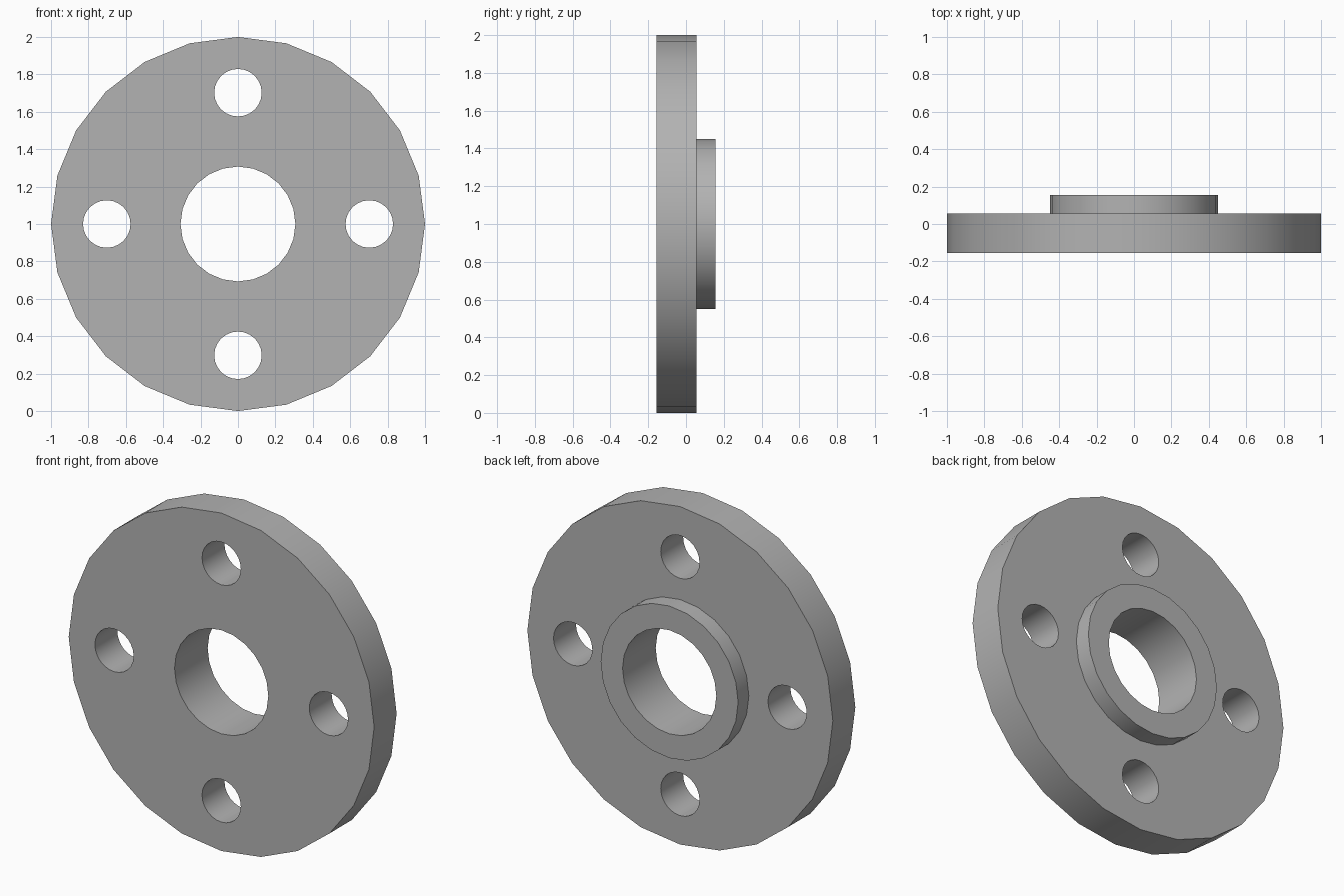
import bpy, bmesh
from math import cos, sin, pi, radians

cube = bpy.data.objects.get("Cube")
if cube:
    bpy.data.objects.remove(cube)

SIDES = 24
FRONT, STEP, BACK = -0.155, 0.055, 0.155

steel = bpy.data.materials.new("steel_grey")
steel.use_nodes = True
colour = (0.45, 0.45, 0.45, 1)
steel.diffuse_color = colour
steel.node_tree.nodes["Principled BSDF"].inputs["Base Color"].default_value = colour


def lathe(name, profile, cx=0, cz=1, closed=True):
    """Turn a (radius, y) profile about an axis along y; open profiles get end caps."""
    bm = bmesh.new()
    rings = []
    for r, y in profile:
        rings.append([bm.verts.new((cx + r * cos(2 * pi * i / SIDES), y,
                                    cz + r * sin(2 * pi * i / SIDES)))
                      for i in range(SIDES)])
    pairs = list(zip(rings, rings[1:]))
    if closed:
        pairs.append((rings[-1], rings[0]))
    else:
        bm.faces.new(rings[0])
        bm.faces.new(rings[-1])
    for a, b in pairs:
        for i in range(SIDES):
            j = (i + 1) % SIDES
            bm.faces.new((a[i], a[j], b[j], b[i]))
    bmesh.ops.recalc_face_normals(bm, faces=bm.faces)
    mesh = bpy.data.meshes.new(name)
    bm.to_mesh(mesh)
    bm.free()
    mesh.materials.append(steel)
    obj = bpy.data.objects.new(name, mesh)
    bpy.context.collection.objects.link(obj)
    return obj


# Disc with raised collar and central bore
flange = lathe("flange", [(0.307, FRONT), (1.0, FRONT), (1.0, STEP),
                          (0.45, STEP), (0.45, BACK), (0.307, BACK)])

bpy.ops.object.select_all(action="DESELECT")
flange.select_set(True)
bpy.context.view_layer.objects.active = flange

# Four bolt holes
for k in range(4):
    a = k * pi / 2
    cutter = lathe("bolt_hole_cutter", [(0.127, -0.4), (0.127, 0.4)],
                   0.702 * cos(a), 1 + 0.702 * sin(a), closed=False)
    cutter.hide_render = True
    cut = flange.modifiers.new("bolt_hole", "BOOLEAN")
    cut.operation = "DIFFERENCE"
    cut.solver = "EXACT"
    cut.object = cutter
    bpy.ops.object.modifier_apply(modifier=cut.name)
    bpy.data.objects.remove(cutter)

# Smooth walls, crisp rims
bpy.ops.object.shade_smooth_by_angle(angle=radians(30))
